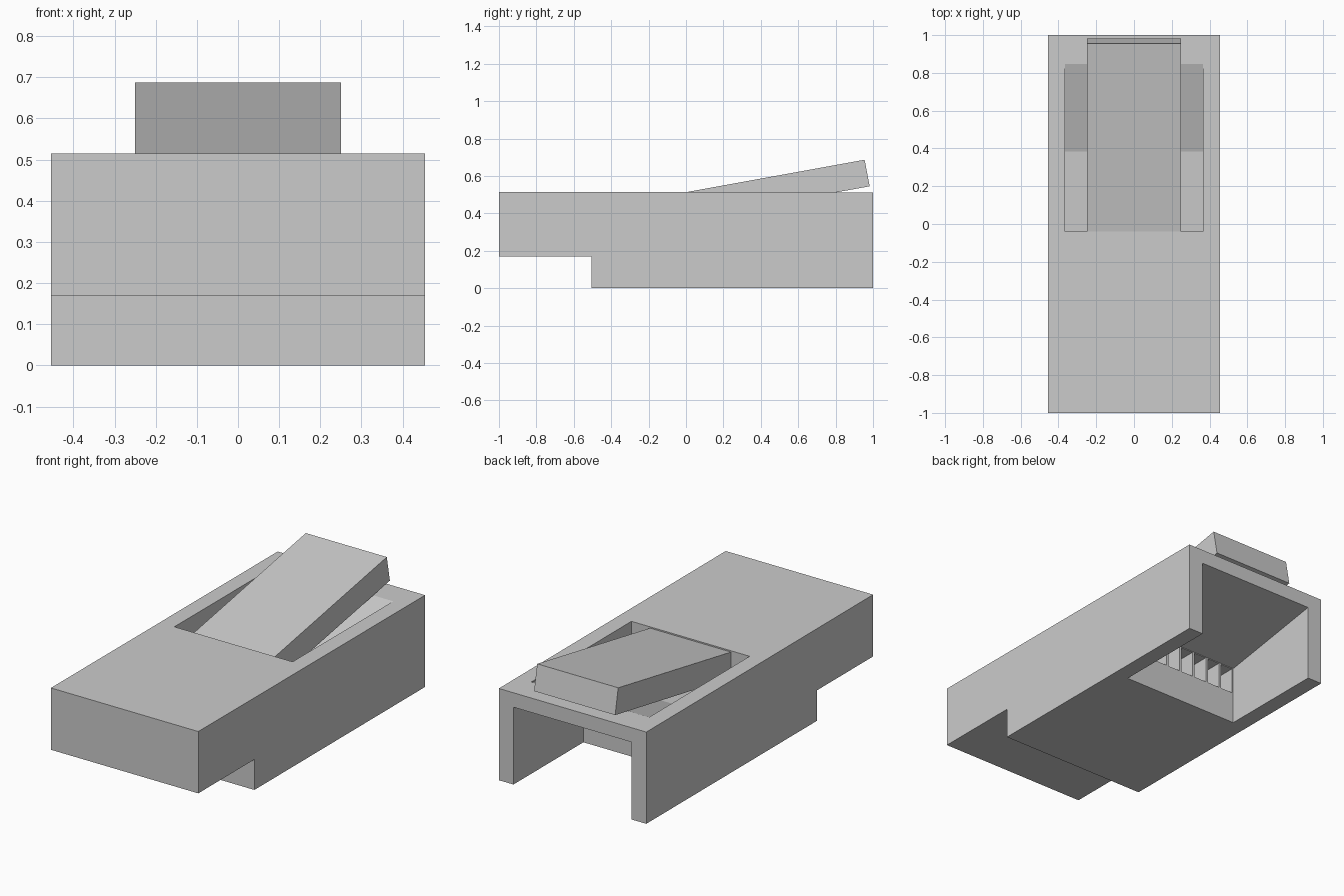
import bpy, bmesh

if "Cube" in bpy.data.objects:
    bpy.data.objects.remove(bpy.data.objects["Cube"])

grey = bpy.data.materials.new("light_grey_plastic")
grey.diffuse_color = (0.6, 0.6, 0.6, 1)
grey.use_nodes = True
grey.node_tree.nodes["Principled BSDF"].inputs["Base Color"].default_value = grey.diffuse_color


def prism(name, profile, x0, x1):
    """Extrude a (y, z) side profile along x."""
    bm = bmesh.new()
    face = bm.faces.new([bm.verts.new((x0, y, z)) for y, z in profile])
    ext = bmesh.ops.extrude_face_region(bm, geom=[face])
    moved = [v for v in ext["geom"] if isinstance(v, bmesh.types.BMVert)]
    bmesh.ops.translate(bm, verts=moved, vec=(x1 - x0, 0, 0))
    bmesh.ops.recalc_face_normals(bm, faces=bm.faces)
    mesh = bpy.data.meshes.new(name)
    bm.to_mesh(mesh)
    bm.free()
    mesh.materials.append(grey)
    obj = bpy.data.objects.new(name, mesh)
    bpy.context.collection.objects.link(obj)
    return obj


def cut(target, cutter):
    """Subtract a cutter and remove it."""
    cutter.hide_render = True
    mod = target.modifiers.new("cut", 'BOOLEAN')
    mod.operation = 'DIFFERENCE'
    mod.solver = 'EXACT'
    mod.object = cutter
    bpy.context.view_layer.objects.active = target
    bpy.ops.object.modifier_apply(modifier=mod.name)
    bpy.data.objects.remove(cutter)


# Plug body with stepped underside
body = prism("plug_body", [(-1, 0.17), (-0.505, 0.17), (-0.505, 0), (1, 0),
                           (1, 0.512), (-1, 0.515)], -0.455, 0.455)

# Rear cable cavity, open below and behind, with sloping ceiling
cut(body, prism("cavity_cutter", [(0.383, -0.1), (1.1, -0.1), (1.1, 0.448),
                                  (0.383, 0.33)], -0.365, 0.365))

# Recess under the latch, floor ramping up to the rear
cut(body, prism("recess_cutter", [(-0.04, 0.345), (0.383, 0.362), (0.865, 0.518),
                                  (0.865, 0.8), (-0.04, 0.8)], -0.365, 0.365))

# Row of eight wire slots in the cavity's front wall
for i in range(8):
    x = (i - 3.5) * 0.091
    cut(body, prism("slot_cutter", [(0.08, 0.18), (0.4, 0.18), (0.4, 0.326),
                                    (0.08, 0.326)], x - 0.0385, x + 0.0385))

# Tilted latch, rooted in the front wall of the recess
prism("latch", [(-0.042, 0.361), (0.982, 0.545), (0.955, 0.687), (-0.042, 0.506)],
      -0.25, 0.25)
